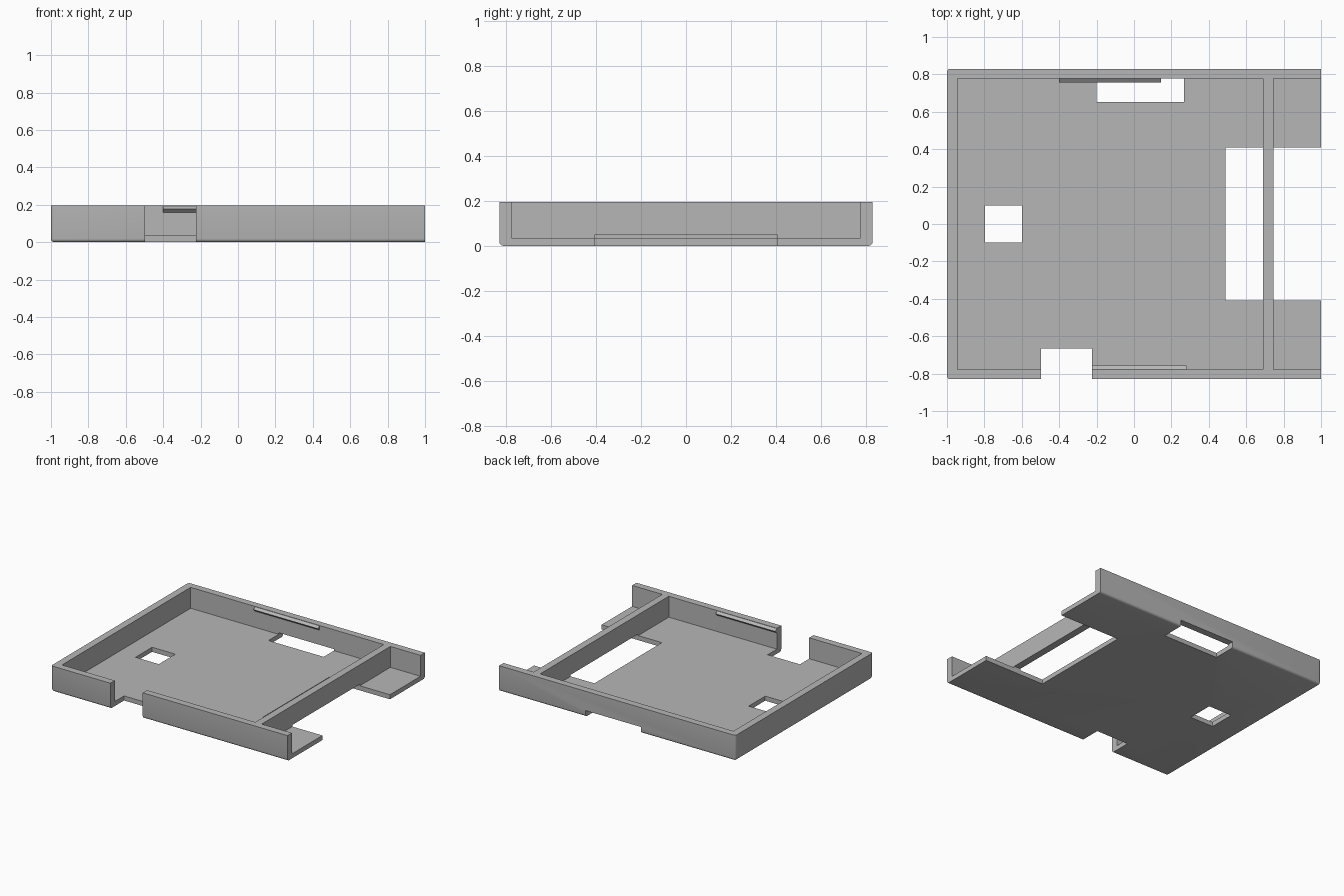
import bpy, bmesh, math

default = bpy.data.objects.get("Cube")
if default:
    bpy.data.objects.remove(default, do_unlink=True)

HALF_Y, HEIGHT = 0.83, 0.195      # outer half width and wall height
INNER_Y, FLOOR = 0.777, 0.035     # inner wall face and floor top
UNDERCUT = 0.047                  # height of the openings under the walls

grey = bpy.data.materials.new("plain_grey")
grey.use_nodes = True
colour = (0.47, 0.47, 0.47, 1)
grey.diffuse_color = colour
grey.node_tree.nodes["Principled BSDF"].inputs["Base Color"].default_value = colour


def add_object(name, bm):
    bmesh.ops.recalc_face_normals(bm, faces=bm.faces)
    mesh = bpy.data.meshes.new(name)
    bm.to_mesh(mesh)
    bm.free()
    mesh.materials.append(grey)
    obj = bpy.data.objects.new(name, mesh)
    bpy.context.collection.objects.link(obj)
    return obj


def box_mesh(x, y, z):
    bm = bmesh.new()
    bmesh.ops.create_cube(bm, size=1)
    for v in bm.verts:
        v.co = [r[0] if c < 0 else r[1] for c, r in zip(v.co, (x, y, z))]
    return bm


# Tray body, with rounded bottom edges and rounded corners at the closed end
bm = box_mesh((-1, 1), (-HALF_Y, HALF_Y), (0, HEIGHT))
rounded = []
for e in bm.edges:
    a, b = (v.co for v in e.verts)
    at_bottom = a.z < 0.01 and b.z < 0.01
    at_closed_end = a.x < 0 and b.x < 0
    at_open_end = a.x > 0 and b.x > 0
    upright = abs(a.z - b.z) > 0.01
    if (at_bottom and not at_open_end) or (upright and at_closed_end):
        rounded.append(e)
bmesh.ops.bevel(bm, geom=rounded, offset=0.018, segments=4, profile=0.5, affect='EDGES')
tray = add_object("tray_body", bm)

# Spaces and openings removed from the body
cuts = {
    "main_space": ((-0.945, 0.69), (-INNER_Y, INNER_Y), (FLOOR, 1)),
    "end_bay": ((0.745, 1.5), (-INNER_Y, INNER_Y), (FLOOR, 1)),
    "end_opening": ((0.49, 1.5), (-0.408, 0.408), (-0.5, UNDERCUT)),
    "square_hole": ((-0.797, -0.6), (-0.1, 0.1), (-0.5, 0.1)),
    "back_opening": ((-0.2, 0.268), (0.653, 1.5), (-0.5, UNDERCUT)),
    "front_notch": ((-0.498, -0.225), (-1.5, -0.665), (-0.5, 0.5)),
}
for name, ranges in cuts.items():
    cutter = add_object(name + "_cutter", box_mesh(*ranges))
    cutter.hide_render = True
    mod = tray.modifiers.new(name, 'BOOLEAN')
    mod.operation = 'DIFFERENCE'
    mod.solver = 'EXACT'
    mod.object = cutter
    bpy.context.view_layer.objects.active = tray
    bpy.ops.object.modifier_apply(modifier=mod.name)
    bpy.data.objects.remove(cutter, do_unlink=True)

bpy.ops.object.select_all(action='DESELECT')
tray.select_set(True)
bpy.context.view_layer.objects.active = tray
bpy.ops.object.shade_smooth_by_angle(angle=math.radians(30))


# Snap ridges, a triangular section along the inside of each long wall
def snap_ridge(name, x0, x1, side):
    profile = [(INNER_Y + 0.002, 0.157), (0.757, 0.178), (INNER_Y + 0.002, HEIGHT - 0.001)]
    bm = bmesh.new()
    face = bm.faces.new([bm.verts.new((x0, side * y, z)) for y, z in profile])
    result = bmesh.ops.extrude_face_region(bm, geom=[face])
    moved = [g for g in result["geom"] if isinstance(g, bmesh.types.BMVert)]
    bmesh.ops.translate(bm, verts=moved, vec=(x1 - x0, 0, 0))
    return add_object(name, bm)


snap_ridge("back_snap_ridge", -0.4, 0.145, 1)
snap_ridge("front_snap_ridge", -0.225, 0.28, -1)
